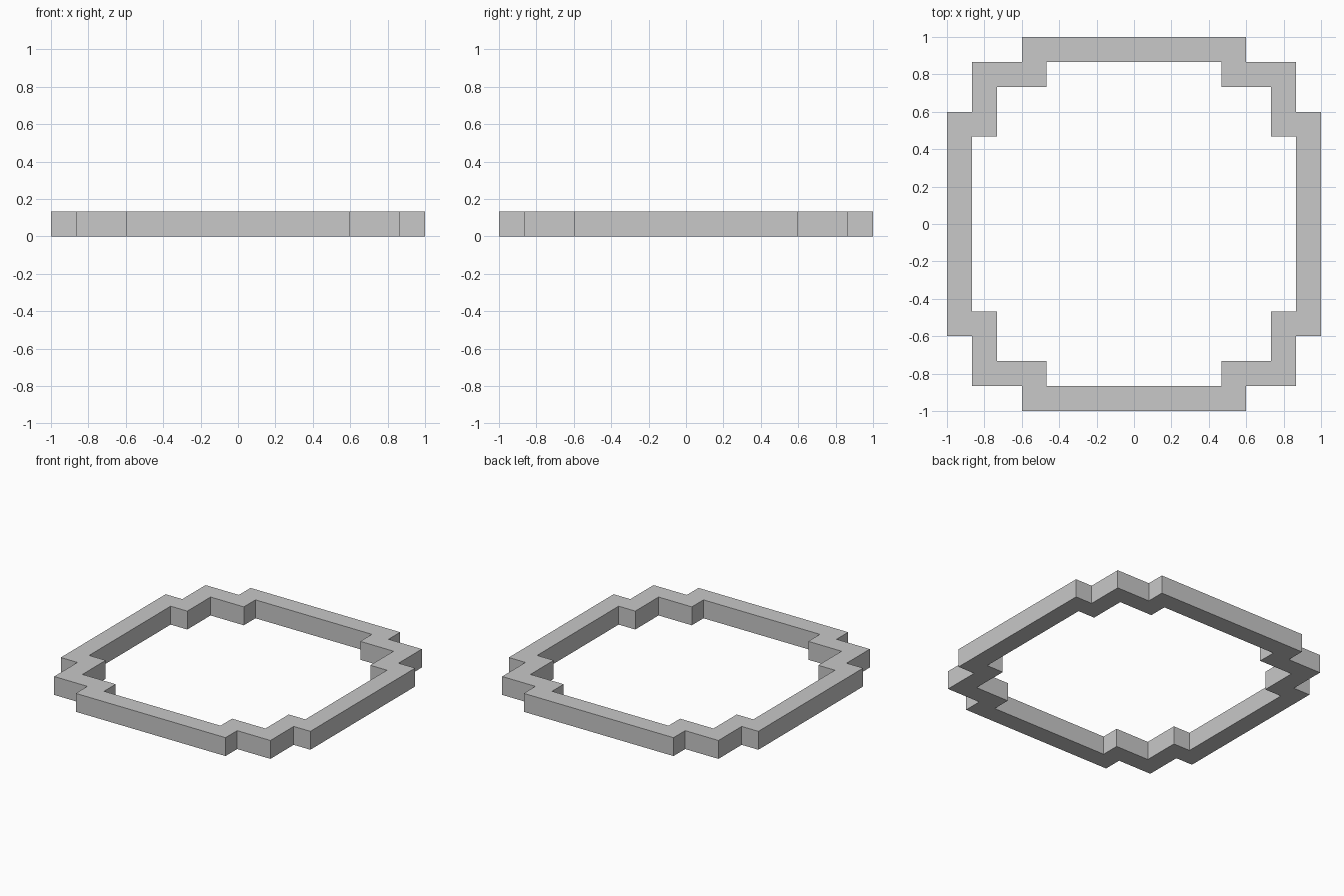
import bpy
import bmesh

if "Cube" in bpy.data.objects:
    bpy.data.objects.remove(bpy.data.objects["Cube"])

U = 2 / 15  # wall thickness and height

# One flat grey
grey = bpy.data.materials.new("light_grey")
grey.diffuse_color = (0.578, 0.578, 0.578, 1)
grey.use_nodes = True
grey.node_tree.nodes["Principled BSDF"].inputs["Base Color"].default_value = grey.diffuse_color

# Stepped corner profile for one quarter, in wall units
corner = [(7.5, 4.5), (6.5, 4.5), (6.5, 6.5), (4.5, 6.5), (4.5, 7.5)]


def ring_outline(inset):
    """Mirror the corner profile into all four quarters, counter-clockwise."""
    pts = []
    for sx, sy in ((1, 1), (-1, 1), (-1, -1), (1, -1)):
        quarter = [(sx * (x - inset) * U, sy * (y - inset) * U) for x, y in corner]
        pts += quarter if sx * sy > 0 else quarter[::-1]
    return pts


# Flat stepped ring, extruded up to the wall height
bm = bmesh.new()
outer = [bm.verts.new((x, y, 0)) for x, y in ring_outline(0)]
inner = [bm.verts.new((x, y, 0)) for x, y in ring_outline(1)]
n = len(outer)
for i in range(n):
    j = (i + 1) % n
    bm.faces.new((outer[i], outer[j], inner[j], inner[i]))
result = bmesh.ops.extrude_face_region(bm, geom=bm.faces[:], use_keep_orig=True)
top = [g for g in result["geom"] if isinstance(g, bmesh.types.BMVert)]
bmesh.ops.translate(bm, verts=top, vec=(0, 0, U))
bmesh.ops.recalc_face_normals(bm, faces=bm.faces[:])

mesh = bpy.data.meshes.new("stepped_ring")
bm.to_mesh(mesh)
bm.free()
mesh.materials.append(grey)
ring = bpy.data.objects.new("stepped_ring", mesh)
bpy.context.collection.objects.link(ring)
